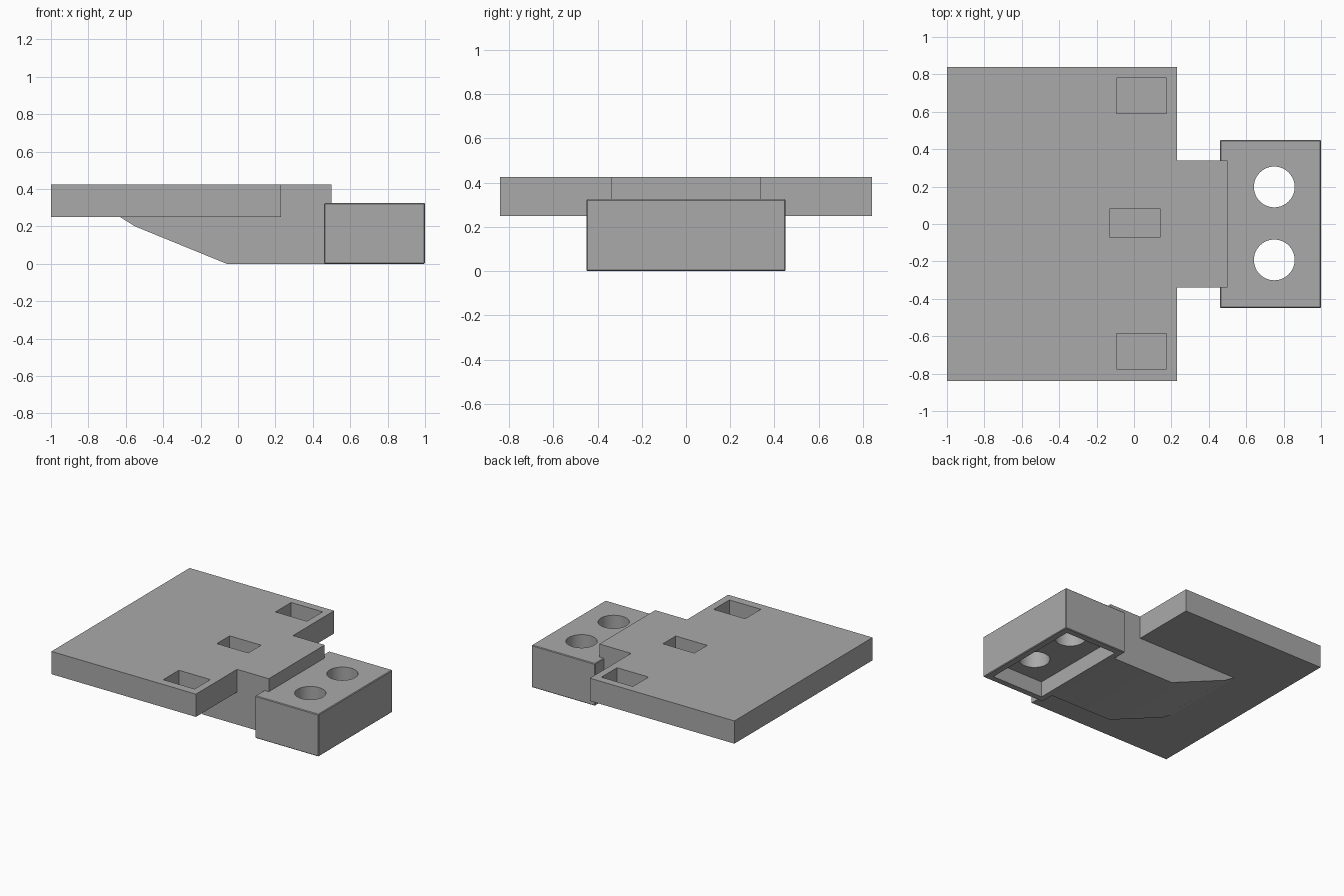
import bpy
import bmesh
from mathutils import Matrix, Vector

cube = bpy.data.objects.get("Cube")
if cube:
    bpy.data.objects.remove(cube, do_unlink=True)

GREY = (0.4, 0.4, 0.4, 1)
grey = bpy.data.materials.new("plain grey")
grey.use_nodes = True
grey.diffuse_color = GREY
grey.node_tree.nodes["Principled BSDF"].inputs["Base Color"].default_value = GREY


def finish(name, bm):
    bmesh.ops.recalc_face_normals(bm, faces=bm.faces)
    mesh = bpy.data.meshes.new(name)
    bm.to_mesh(mesh)
    bm.free()
    mesh.materials.append(grey)
    obj = bpy.data.objects.new(name, mesh)
    bpy.context.collection.objects.link(obj)
    return obj


def box(name, low, high):
    bm = bmesh.new()
    low, high = Vector(low), Vector(high)
    size = Matrix.Diagonal((*(high - low), 1))
    bmesh.ops.create_cube(bm, size=1, matrix=Matrix.Translation((low + high) / 2) @ size)
    return finish(name, bm)


def prism(name, profile, half_width):
    """Extrude an x-z profile across y."""
    bm = bmesh.new()
    face = bm.faces.new([bm.verts.new((x, -half_width, z)) for x, z in profile])
    new = bmesh.ops.extrude_face_region(bm, geom=[face])["geom"]
    verts = [v for v in new if isinstance(v, bmesh.types.BMVert)]
    bmesh.ops.translate(bm, verts=verts, vec=(0, 2 * half_width, 0))
    return finish(name, bm)


def cylinder(name, centre, radius, depth):
    bm = bmesh.new()
    bmesh.ops.create_cone(bm, cap_ends=True, segments=48, radius1=radius, radius2=radius,
                          depth=depth, matrix=Matrix.Translation(centre))
    return finish(name, bm)


def boolean(obj, other, operation):
    mod = obj.modifiers.new(other.name, "BOOLEAN")
    mod.object, mod.operation, mod.solver = other, operation, "EXACT"
    other.hide_render = True
    other.hide_set(True)


def soften(obj, width):
    mod = obj.modifiers.new("soft_edges", "BEVEL")
    mod.width, mod.segments = width, 1
    mod.limit_method, mod.angle_limit = "ANGLE", 0.8


def bake(obj, helpers):
    """Apply the modifiers and discard the helper shapes."""
    graph = bpy.context.evaluated_depsgraph_get()
    obj.data = bpy.data.meshes.new_from_object(obj.evaluated_get(graph))
    obj.modifiers.clear()
    for helper in helpers:
        bpy.data.objects.remove(helper, do_unlink=True)
    bpy.ops.object.select_all(action="DESELECT")
    obj.select_set(True)
    bpy.context.view_layer.objects.active = obj
    bpy.ops.object.shade_smooth_by_angle(angle=0.5)


# Wide plate joined to the tapered keel and neck
plate = box("plate", (-1, -0.84, 0.25), (0.23, 0.84, 0.425))
keel = prism("keel", [(-0.63, 0.25), (-0.55, 0.2), (-0.06, 0), (0.465, 0),
                      (0.465, 0.3), (0.5, 0.3), (0.5, 0.425), (-0.63, 0.425)], 0.34)
boolean(plate, keel, "UNION")
helpers = [keel]

# Three rectangular pockets in the top
for x, y, half in ((0.04, 0.685, 0.095), (0.005, 0.005, 0.078), (0.04, -0.68, 0.095)):
    pocket = box("pocket_cutter", (x - 0.134, y - half, 0.3), (x + 0.134, y + half, 0.5))
    boolean(plate, pocket, "DIFFERENCE")
    helpers.append(pocket)
bake(plate, helpers)

# End block, hollow underneath, with two round holes
block = box("end_block", (0.46, -0.45, 0), (1, 0.45, 0.325))
soften(block, 0.005)
helpers = [box("recess_cutter", (0.51, -0.4, -0.1), (0.95, 0.4, 0.12))]
helpers += [cylinder("hole_cutter", (0.75, y, 0.2), 0.109, 0.6) for y in (-0.192, 0.198)]
for helper in helpers:
    boolean(block, helper, "DIFFERENCE")
bake(block, helpers)
